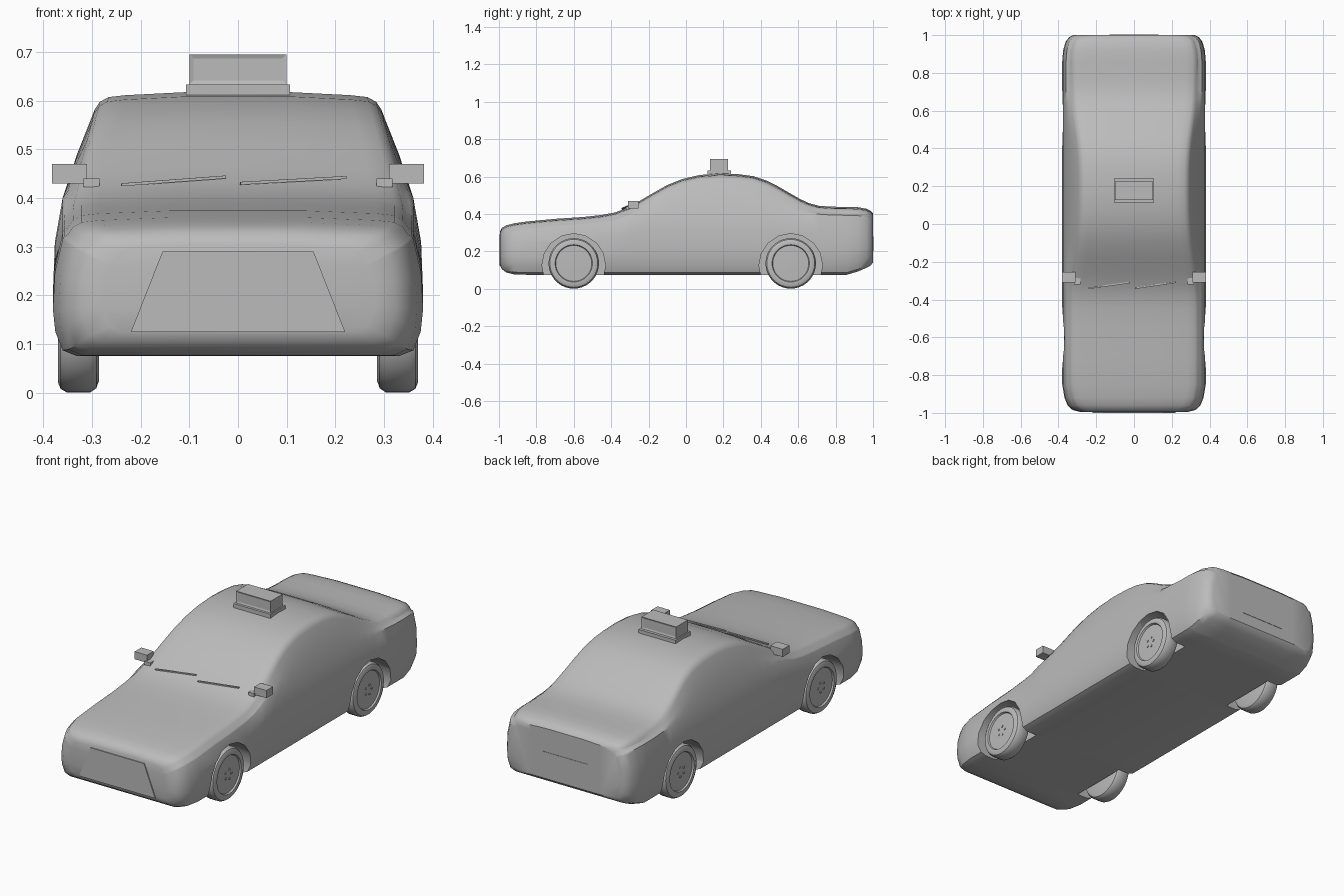
import bpy, bmesh
from math import pi, sin, cos, radians
from mathutils import Vector, Matrix

if "Cube" in bpy.data.objects:
    bpy.data.objects.remove(bpy.data.objects["Cube"], do_unlink=True)


def material(name, colour):
    m = bpy.data.materials.new(name)
    m.use_nodes = True
    m.diffuse_color = (*colour, 1)
    m.node_tree.nodes["Principled BSDF"].inputs["Base Color"].default_value = (*colour, 1)
    return m


GREY = material("plain grey", (0.5, 0.5, 0.5))
ORANGE = material("tail light orange", (0.75, 0.12, 0.05))


def finish(name, bm, smooth=None):
    bmesh.ops.recalc_face_normals(bm, faces=bm.faces)
    me = bpy.data.meshes.new(name)
    bm.to_mesh(me)
    bm.free()
    me.materials.append(GREY)
    ob = bpy.data.objects.new(name, me)
    bpy.context.collection.objects.link(ob)
    if smooth:
        shade(ob, smooth)
    return ob


def activate(ob):
    bpy.ops.object.select_all(action="DESELECT")
    ob.select_set(True)
    bpy.context.view_layer.objects.active = ob


def shade(ob, degrees):
    activate(ob)
    bpy.ops.object.shade_smooth_by_angle(angle=radians(degrees))


def box(name, lo, hi):
    lo, hi = Vector(lo), Vector(hi)
    bm = bmesh.new()
    mat = Matrix.Translation((lo + hi) / 2) @ Matrix.Diagonal((*(hi - lo), 1))
    bmesh.ops.create_cube(bm, size=1, matrix=mat)
    return finish(name, bm)


def loft(bm, rings, close_ends=True):
    loops = [[bm.verts.new(p) for p in ring] for ring in rings]
    n = len(loops[0])
    for a, b in zip(loops, loops[1:]):
        for i in range(n):
            j = (i + 1) % n
            bm.faces.new((a[i], a[j], b[j], b[i]))
    if close_ends:
        bm.faces.new(loops[0])
        bm.faces.new(loops[-1])


# Body cross-section: sill, flank, belt line, window side and rounded roof edge
def section(y, w, zb, zt):
    t = min(max((zt - 0.4) / 0.215, 0), 1)
    r = w - 0.045 - 0.055 * t
    belt = min(0.4, zt - 0.045)
    span = belt - zb
    mid_x, mid_z = (w - 0.022 + r + 0.014) / 2 + 0.004, (belt + zt - 0.035) / 2
    half = [(w - 0.05, zb), (w - 0.02, zb + 0.012), (w - 0.005, zb + 0.05),
            (w, zb + 0.4 * span), (w - 0.004, zb + 0.72 * span),
            (w - 0.02, belt), (mid_x, mid_z), (r + 0.014, zt - 0.035),
            (r + 0.004, zt - 0.02), (r - 0.014, zt - 0.01),
            (r - 0.05, zt - 0.006), (r * 0.4, zt)]
    return [(x, y, z) for x, z in half] + [(-x, y, z) for x, z in reversed(half)]


nose = [(-0.995, 0.285, 0.125, 0.305), (-0.985, 0.325, 0.105, 0.325),
        (-0.96, 0.352, 0.087, 0.34), (-0.92, 0.368, 0.077, 0.35)]
roofline = [(-0.85, 0.36), (-0.7, 0.374), (-0.55, 0.384), (-0.45, 0.395), (-0.38, 0.408),
            (-0.32, 0.431), (-0.26, 0.463), (-0.18, 0.51), (-0.1, 0.555), (-0.02, 0.587),
            (0.07, 0.608), (0.18, 0.617), (0.28, 0.613), (0.36, 0.602), (0.43, 0.579),
            (0.49, 0.549), (0.55, 0.514), (0.61, 0.48), (0.66, 0.457), (0.71, 0.444),
            (0.78, 0.439), (0.86, 0.438)]
tail = [(0.92, 0.375, 0.093, 0.436), (0.965, 0.362, 0.112, 0.428),
        (0.988, 0.345, 0.125, 0.417), (1.0, 0.322, 0.14, 0.403)]
stations = nose + [(y, 0.38, 0.075, z) for y, z in roofline] + tail
bm = bmesh.new()
loft(bm, [section(*s) for s in stations])
body = finish("body", bm)

# Wheel arches cut from the body
AXLES = {"front": -0.6, "rear": 0.56}
for y in AXLES.values():
    for side in (1, -1):
        bm = bmesh.new()
        mat = Matrix.Translation((side * 0.37, y, 0.125)) @ Matrix.Rotation(pi / 2, 4, "Y")
        bmesh.ops.create_cone(bm, cap_ends=True, segments=16, radius1=0.17,
                              radius2=0.17, depth=0.2, matrix=mat)
        cutter = finish("arch_cutter", bm)
        cutter.hide_render = True
        mod = body.modifiers.new("arch", "BOOLEAN")
        mod.operation, mod.solver, mod.object = "DIFFERENCE", "EXACT", cutter
        activate(body)
        bpy.ops.object.modifier_apply(modifier=mod.name)
        bpy.data.objects.remove(cutter, do_unlink=True)

# Tail lights wrapping the rear corners
bm = bmesh.new()
bm.from_mesh(body.data)
for co, no in [((0, 0, 0.372), (0, 0, 1)), ((0, 0, 0.404), (0, 0, 1)),
               ((0, 0.87, 0), (0, 1, 0)), ((0.2, 0, 0), (1, 0, 0)), ((-0.2, 0, 0), (1, 0, 0))]:
    faces = [f for f in bm.faces if f.calc_center_median().y > 0.7]
    geom = faces + list({e for f in faces for e in f.edges}) + list({v for f in faces for v in f.verts})
    bmesh.ops.bisect_plane(bm, geom=geom, plane_co=co, plane_no=no, dist=1e-5)
for f in bm.faces:
    c = f.calc_center_median()
    f.material_index = int(c.y > 0.87 and abs(c.x) > 0.2 and 0.372 < c.z < 0.404)
bm.to_mesh(body.data)
bm.free()
body.data.materials.clear()
for m in (GREY, ORANGE):
    body.data.materials.append(m)
shade(body, 38)


# Grille: thin trapezoid on the nose
def plate(name, outline, y, thick):
    bm = bmesh.new()
    loft(bm, [[(x, y + d, z) for x, z in outline] for d in (0, thick)])
    return finish(name, bm)


plate("grille", [(-0.22, 0.125), (0.22, 0.125), (0.155, 0.29), (-0.155, 0.29)], -1.0, 0.009)
plate("rear_plate", [(-0.13, 0.2), (0.13, 0.2), (0.13, 0.28), (-0.13, 0.28)], 0.997, 0.005)

# Wheels: turned tyre with a recessed rim, hub and bolts
TYRE = [(0.001, 0.288), (0.11, 0.285), (0.127, 0.291), (0.135, 0.303), (0.135, 0.352),
        (0.128, 0.364), (0.114, 0.37), (0.1, 0.369), (0.096, 0.361), (0.001, 0.364)]


def wheel(name, side, y):
    bm = bmesh.new()
    steps = 36
    loft(bm, [[(side * x, y + r * cos(2 * pi * i / steps), 0.136 + r * sin(2 * pi * i / steps))
               for i in range(steps)] for r, x in TYRE])
    turn = Matrix.Rotation(pi / 2, 4, "Y")
    for i in range(5):
        a = 2 * pi * i / 5
        spot = Matrix.Translation((side * 0.364, y + 0.025 * cos(a), 0.136 + 0.025 * sin(a)))
        bmesh.ops.create_cone(bm, cap_ends=True, segments=8, radius1=0.006,
                              radius2=0.006, depth=0.006, matrix=spot @ turn)
    finish(name, bm, 35)


for end, y in AXLES.items():
    wheel(end + "_left_wheel", 1, y)
    wheel(end + "_right_wheel", -1, y)

# Door mirrors on short arms
for name, s in (("left", 1), ("right", -1)):
    for part, (x0, x1), y0, y1, z0, z1 in (
            ("_mirror", (0.31, 0.382), -0.31, -0.255, 0.43, 0.47),
            ("_mirror_arm", (0.284, 0.317), -0.32, -0.285, 0.422, 0.44)):
        xs = sorted((s * x0, s * x1))
        box(name + part, (xs[0], y0, z0), (xs[1], y1, z1))


# Wipers lying on the windscreen
def wiper(name, start, end):
    a, b = Vector(start), Vector(end)
    bm = bmesh.new()
    mat = Matrix.Translation((a + b) / 2) @ (b - a).to_track_quat("X", "Z").to_matrix().to_4x4()
    bmesh.ops.create_cube(bm, size=1, matrix=mat @ Matrix.Diagonal(((b - a).length, 0.008, 0.006, 1)))
    finish(name, bm)


wiper("right_wiper", (-0.24, -0.34, 0.427), (-0.025, -0.31, 0.443))
wiper("left_wiper", (0.005, -0.34, 0.43), (0.222, -0.308, 0.442))

# Roof sign: plinth and lamp box with inset panels front and back
box("sign_base", (-0.107, 0.115, 0.61), (0.107, 0.24, 0.633))
sign = box("sign_box", (-0.1, 0.128, 0.633), (0.1, 0.225, 0.695))
bm = bmesh.new()
bm.from_mesh(sign.data)
ends = [f for f in bm.faces if abs(f.normal.y) > 0.9]
bmesh.ops.inset_individual(bm, faces=ends, thickness=0.012, depth=-0.003)
bm.to_mesh(sign.data)
bm.free()
